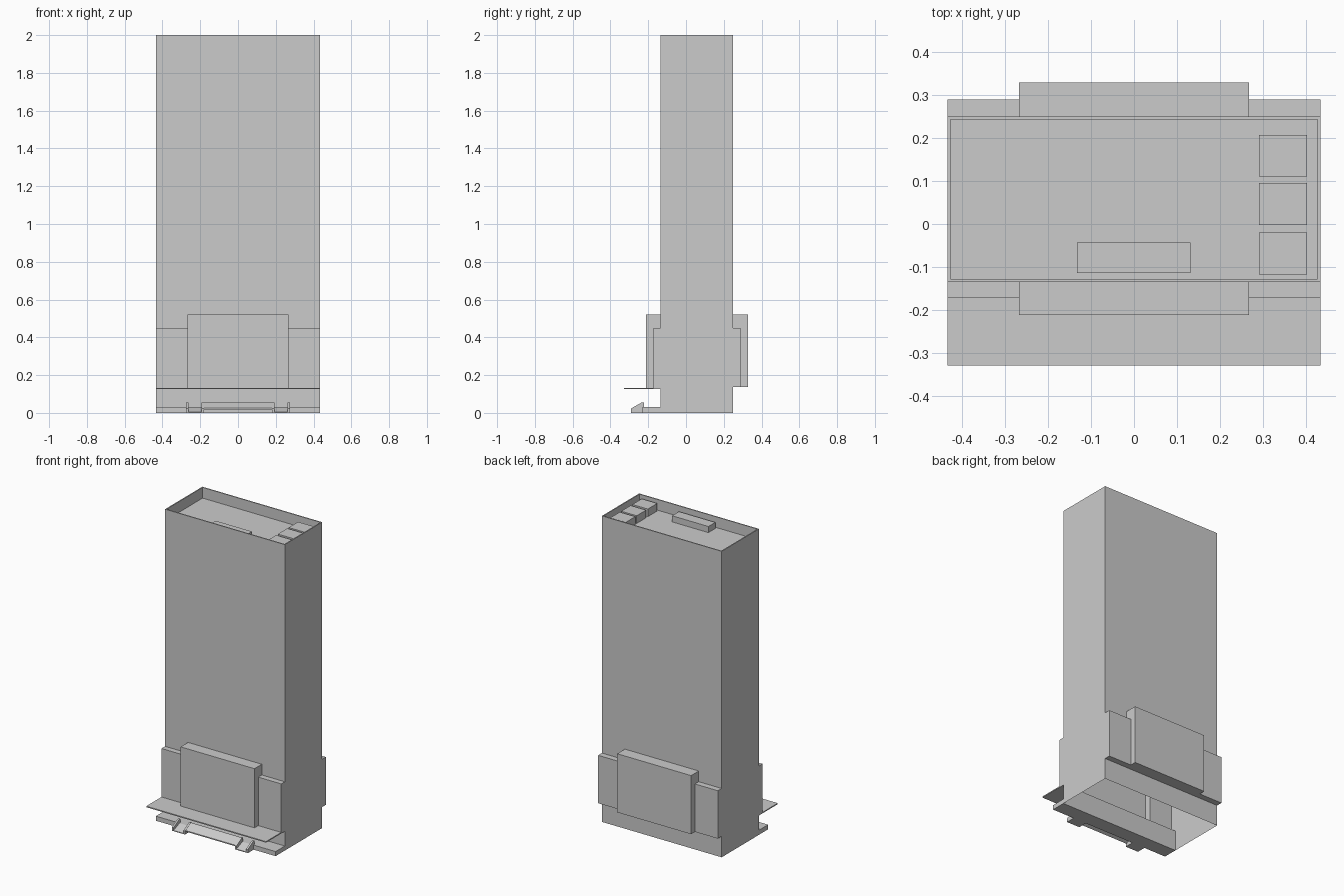
import bpy, bmesh

if "Cube" in bpy.data.objects:
    bpy.data.objects.remove(bpy.data.objects["Cube"])


def mesh_object(name, bm):
    bmesh.ops.recalc_face_normals(bm, faces=bm.faces)
    me = bpy.data.meshes.new(name)
    bm.to_mesh(me)
    bm.free()
    ob = bpy.data.objects.new(name, me)
    bpy.context.collection.objects.link(ob)
    return ob


def box(name, x, y, z):
    bm = bmesh.new()
    for v in bmesh.ops.create_cube(bm, size=1)["verts"]:
        v.co = [lo + (c + 0.5) * (hi - lo) for c, (lo, hi) in zip(v.co, (x, y, z))]
    return mesh_object(name, bm)


def extrude_x(name, profile, x0, x1):
    """Extrude a (y, z) profile from x0 to x1."""
    bm = bmesh.new()
    face = bm.faces.new([bm.verts.new((x0, y, z)) for y, z in profile])
    out = bmesh.ops.extrude_face_region(bm, geom=[face])["geom"]
    for v in out:
        if isinstance(v, bmesh.types.BMVert):
            v.co.x = x1
    return mesh_object(name, bm)


W = 0.433

# Tower with a sunken roof, joined to the stepped podium bays
tower = box("tower", (-W, W), (-0.135, 0.25), (0, 2))
bays = [
    ("UNION", box("front_wing_bay", (-W, W), (-0.172, -0.10), (0.13, 0.45))),
    ("UNION", box("front_centre_bay", (-0.267, 0.267), (-0.211, -0.08), (0.13, 0.52))),
    ("UNION", box("back_wing_bay", (-W, W), (0.22, 0.289), (0.137, 0.45))),
    ("UNION", box("back_centre_bay", (-0.267, 0.267), (0.20, 0.329), (0.137, 0.52))),
    ("DIFFERENCE", box("roof_recess", (-W + .007, W - .007), (-0.128, 0.243), (1.93, 2.1))),
]
bpy.context.view_layer.objects.active = tower
for op, cutter in bays:
    mod = tower.modifiers.new(cutter.name, "BOOLEAN")
    mod.operation, mod.object, mod.solver = op, cutter, "EXACT"
    bpy.ops.object.modifier_apply(modifier=mod.name)
    bpy.data.objects.remove(cutter)

# The shell is open underneath
bm = bmesh.new()
bm.from_mesh(tower.data)
floor = [f for f in bm.faces if all(v.co.z < 0.001 for v in f.verts)]
bmesh.ops.delete(bm, geom=floor, context="FACES")
bm.to_mesh(tower.data)
bm.free()

# Rooftop units
for i, y in enumerate((-0.117, -0.002, 0.110)):
    box(f"roof_unit_{i + 1}", (0.29, 0.402), (y, y + 0.097), (1.93, 1.98))
box("roof_vent", (-0.132, 0.131), (-0.114, -0.043), (1.93, 1.97))

# Entrance canopy and base slab
box("canopy", (-W, W), (-0.329, -0.135), (0.126, 0.133))
box("base_slab", (-W, W), (-0.23, -0.135), (0, 0.03))

# Entrance ramps with sloped cheek walls
cheek = [(-0.29, 0), (-0.29, 0.024), (-0.235, 0.055), (-0.222, 0.055), (-0.222, 0)]
ramp = [(-0.29, 0), (-0.29, 0.005), (-0.23, 0.03), (-0.23, 0)]
for s, side in ((-1, "left"), (1, "right")):
    extrude_x(f"outer_cheek_{side}", cheek, s * 0.262, s * 0.274)
    extrude_x(f"inner_cheek_{side}", cheek, s * 0.18, s * 0.192)
    extrude_x(f"ramp_{side}", ramp, s * 0.192, s * 0.262)

# Sloped panel between the ramps
panel = [(-0.285, 0.018), (-0.285, 0.025), (-0.235, 0.054), (-0.226, 0.054), (-0.226, 0.046)]
extrude_x("sloped_panel", panel, -0.18, 0.18)
